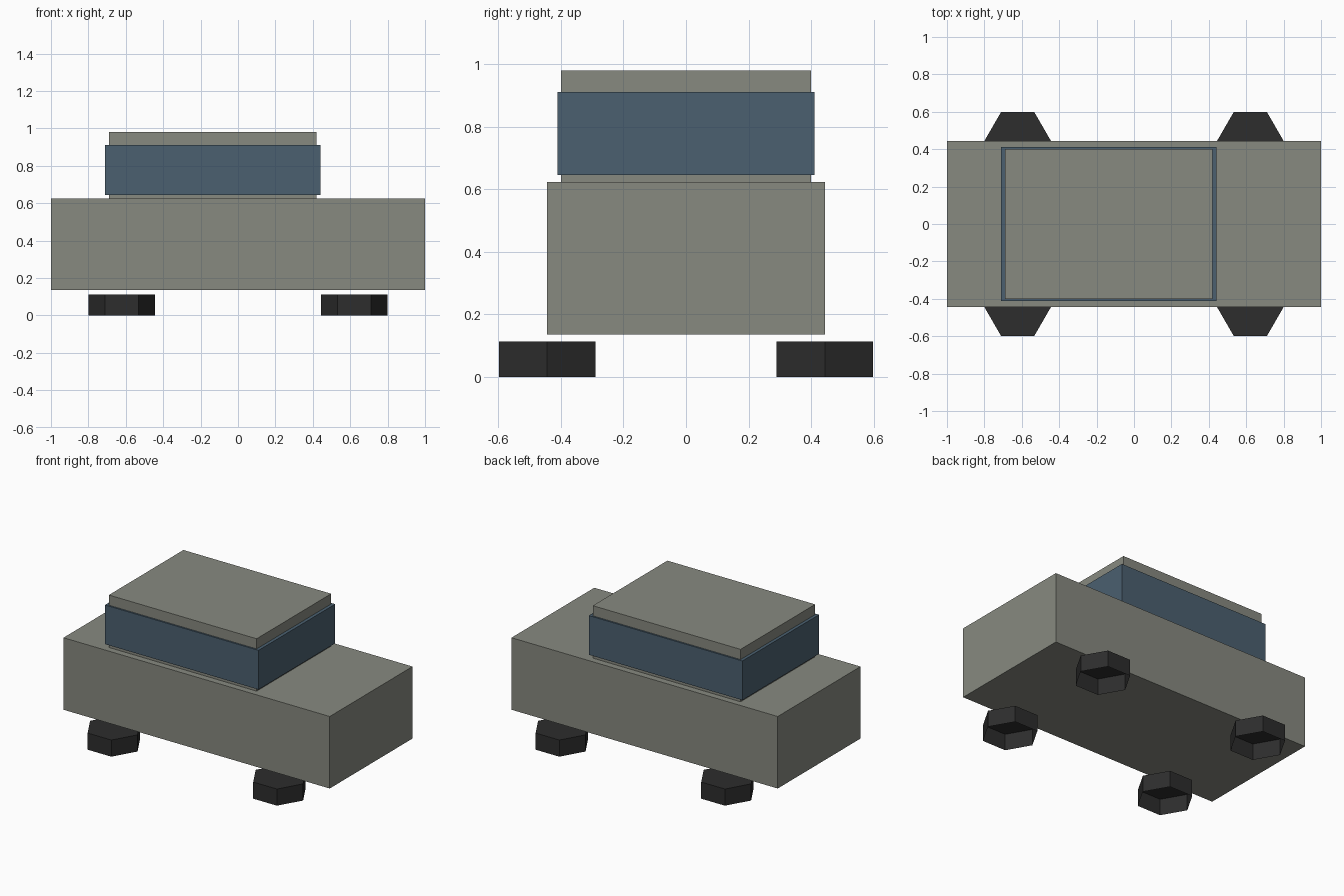
import bpy, bmesh

if "Cube" in bpy.data.objects:
    bpy.data.objects.remove(bpy.data.objects["Cube"])


def material(name, colour):
    m = bpy.data.materials.new(name)
    m.diffuse_color = (*colour, 1)
    m.use_nodes = True
    m.node_tree.nodes["Principled BSDF"].inputs["Base Color"].default_value = m.diffuse_color
    return m


def add_object(name, bm, mat, location=(0, 0, 0)):
    mesh = bpy.data.meshes.new(name)
    bm.to_mesh(mesh)
    bm.free()
    mesh.materials.append(mat)
    obj = bpy.data.objects.new(name, mesh)
    obj.location = location
    bpy.context.collection.objects.link(obj)
    return obj


def box(name, lo, hi, mat):
    bm = bmesh.new()
    bmesh.ops.create_cube(bm, size=1)
    bmesh.ops.scale(bm, vec=[b - a for a, b in zip(lo, hi)], verts=bm.verts)
    return add_object(name, bm, mat, [(a + b) / 2 for a, b in zip(lo, hi)])


def wheel(name, x, y, mat):
    # Flat-lying hexagonal cup, open underneath
    radius, height = 0.178, 0.113
    bm = bmesh.new()
    bmesh.ops.create_circle(bm, cap_ends=True, segments=6, radius=radius)
    # Put a corner on the x axis
    first = max(bm.verts, key=lambda v: v.co.x)
    if abs(first.co.y) > 0.01:
        for v in bm.verts:
            v.co.x, v.co.y = v.co.y, -v.co.x
    rim = list(bm.edges)
    for v in bm.verts:
        v.co.z = height
    ext = bmesh.ops.extrude_edge_only(bm, edges=rim)
    for v in ext["geom"]:
        if isinstance(v, bmesh.types.BMVert):
            v.co.z = 0
    bmesh.ops.recalc_face_normals(bm, faces=bm.faces)
    # Make sure the top cap faces up
    bm.normal_update()
    cap = max(bm.faces, key=lambda f: f.calc_center_median().z)
    if cap.normal.z < 0:
        bmesh.ops.reverse_faces(bm, faces=bm.faces)
    return add_object(name, bm, mat, (x, y, 0))


paint = material("grey green paint", (0.242, 0.251, 0.216))
glass = material("blue glass", (0.070, 0.117, 0.162))
rubber = material("black rubber", (0.026, 0.026, 0.026))

# Main hull and cabin
box("body", (-1, -0.444, 0.135), (1, 0.444, 0.624), paint)
box("cabin", (-0.69, -0.40, 0.624), (0.42, 0.40, 0.98), paint)

# Window band wrapped around the cabin
box("window_band", (-0.711, -0.411, 0.645), (0.442, 0.411, 0.911), glass)

# Four wheels
for end, x in (("left", -0.622), ("right", 0.622)):
    for side, y in (("front", -0.444), ("back", 0.444)):
        wheel(f"{side}_{end}_wheel", x, y, rubber)
